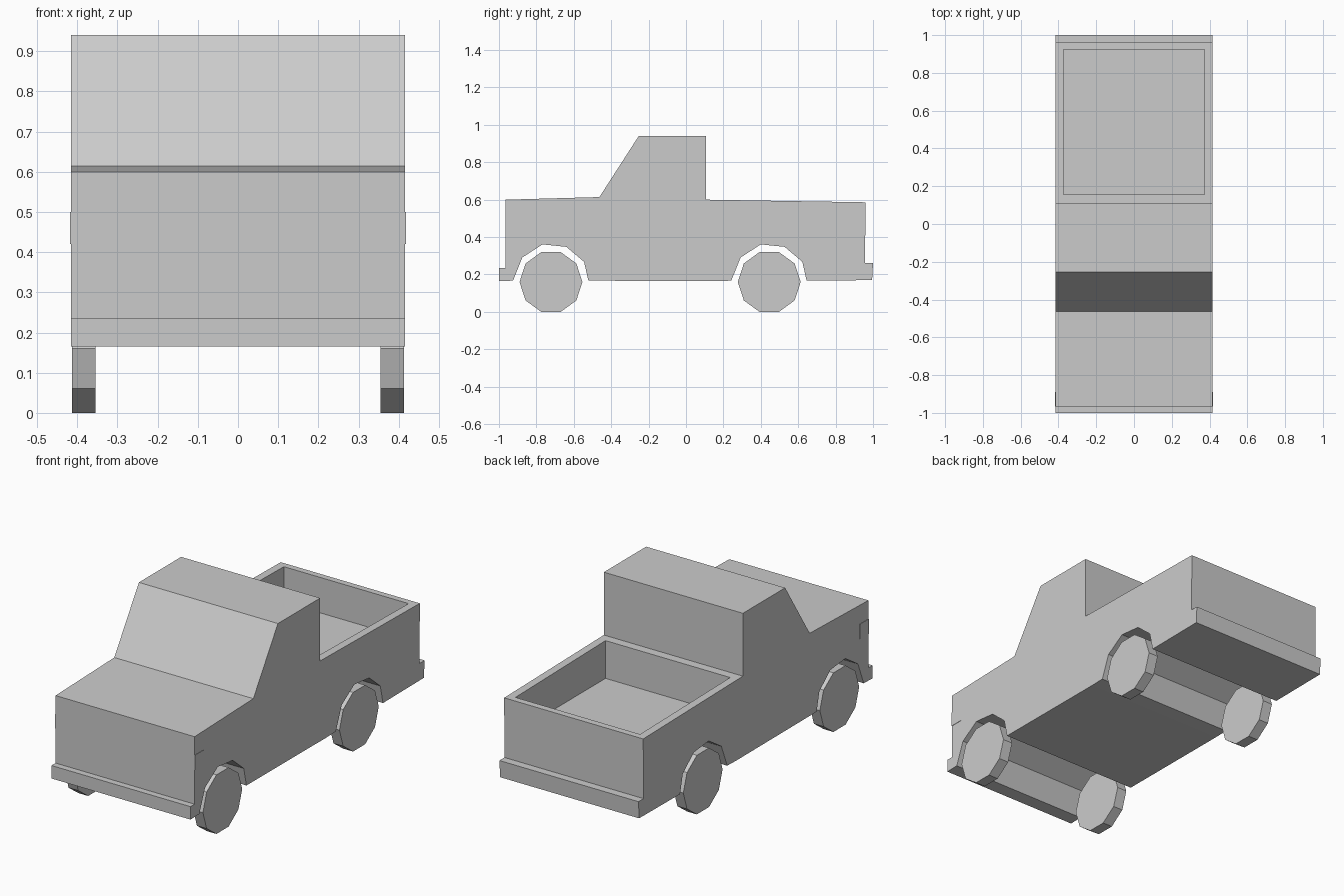
import bpy, bmesh, math

if "Cube" in bpy.data.objects:
    bpy.data.objects.remove(bpy.data.objects["Cube"])


def extrude_profile(name, profile, x0, x1):
    """Extrude a closed (y, z) outline along x."""
    bm = bmesh.new()
    face = bm.faces.new([bm.verts.new((x0, y, z)) for y, z in profile])
    new = bmesh.ops.extrude_face_region(bm, geom=[face])["geom"]
    bmesh.ops.translate(bm, vec=(x1 - x0, 0, 0),
                        verts=[v for v in new if isinstance(v, bmesh.types.BMVert)])
    bmesh.ops.recalc_face_normals(bm, faces=bm.faces)
    mesh = bpy.data.meshes.new(name)
    bm.to_mesh(mesh)
    bm.free()
    obj = bpy.data.objects.new(name, mesh)
    bpy.context.collection.objects.link(obj)
    return obj


def rect(y0, y1, z0, z1):
    return [(y0, z0), (y1, z0), (y1, z1), (y0, z1)]


HALF = 0.416
FRONT_AXLE, REAR_AXLE = -0.722, 0.445

# Wheel arch outline, relative to the axle, from rear to front
arch = [(0.20, 0.167), (0.177, 0.268), (0.082, 0.348),
        (-0.045, 0.361), (-0.153, 0.291), (-0.203, 0.167)]

# Body: hood, cab, bed and bumpers as one side outline
profile = [(-1, 0.165), (-1, 0.235), (-0.965, 0.235), (-0.965, 0.6),
           (-0.463, 0.614), (-0.253, 0.94), (0.108, 0.94), (0.108, 0.6),
           (0.96, 0.586), (0.957, 0.262), (1, 0.262), (0.995, 0.17)]
profile += [(REAR_AXLE + y, z) for y, z in arch]
profile += [(0.16, 0.165)]
profile += [(FRONT_AXLE + y, z) for y, z in arch]
body = extrude_profile("truck_body", profile, -HALF, HALF)

# Open cargo bed
cutter = extrude_profile("bed_cutter", rect(0.155, 0.925, 0.395, 0.8), -0.373, 0.373)
cutter.hide_render = True
mod = body.modifiers.new("bed", 'BOOLEAN')
mod.operation = 'DIFFERENCE'
mod.solver = 'EXACT'
mod.object = cutter
bpy.context.view_layer.objects.active = body
bpy.ops.object.modifier_apply(modifier=mod.name)
bpy.data.objects.remove(cutter)

# Ten-sided wheels and thin side marker lights
for side, s in (("left", -1), ("right", 1)):
    for end, axle in (("front", FRONT_AXLE), ("rear", REAR_AXLE)):
        ring = [(axle + 0.168 * math.cos(math.tau * i / 10),
                 0.16 + 0.168 * math.sin(math.tau * i / 10)) for i in range(10)]
        extrude_profile(f"{end}_{side}_wheel", ring, s * 0.355, s * 0.413)
    extrude_profile(f"{side}_marker_light", rect(-0.965, -0.89, 0.42, 0.5),
                    s * 0.41, s * 0.418)
